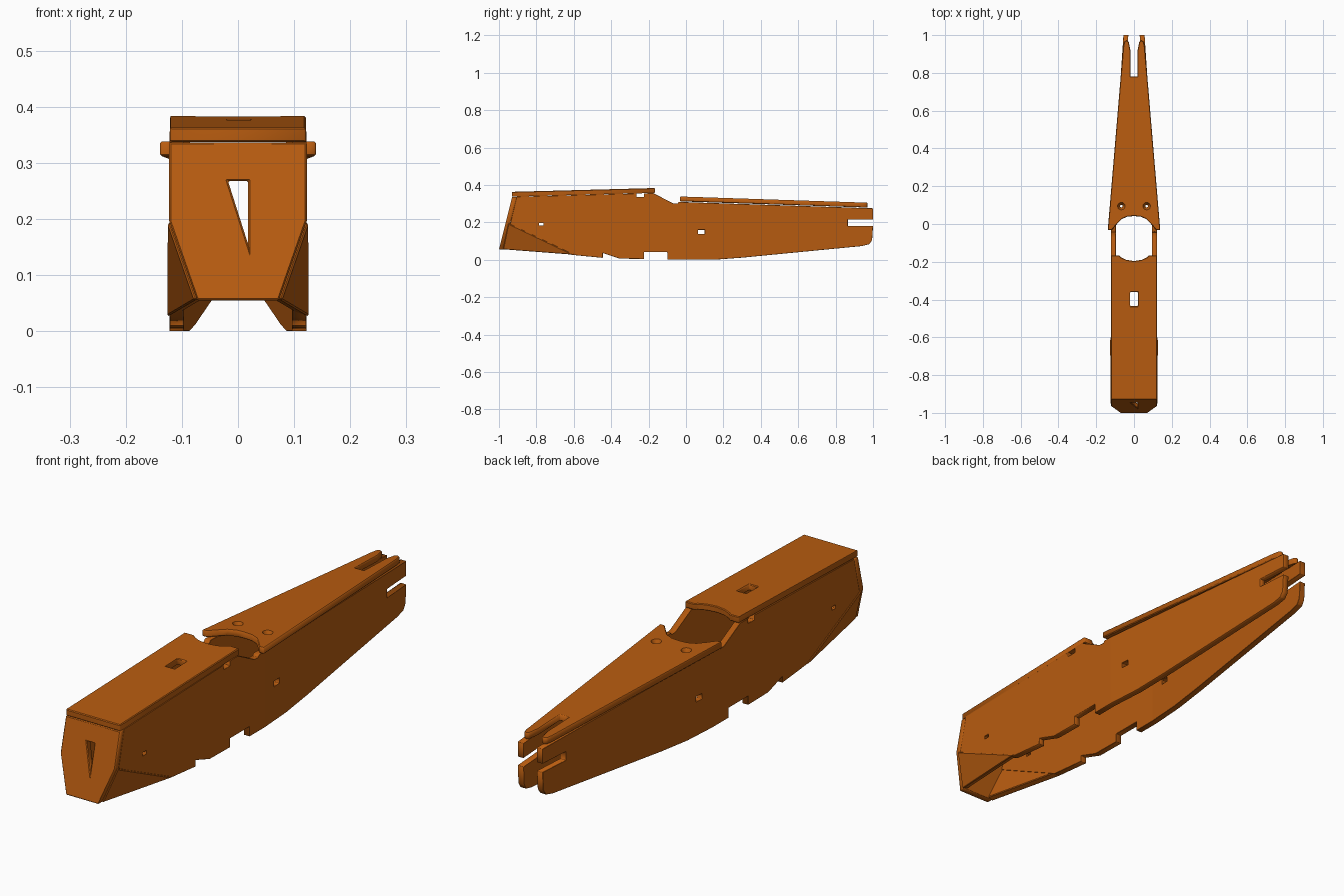
import bpy
import bmesh
from mathutils import Vector

cube = bpy.data.objects.get("Cube")
if cube:
    bpy.data.objects.remove(cube)

COLOR = (0.48, 0.107, 0.005, 1)
paint = bpy.data.materials.new("burnt orange")
paint.use_nodes = True
paint.diffuse_color = COLOR
paint.node_tree.nodes["Principled BSDF"].inputs["Base Color"].default_value = COLOR
THICK = 0.026


def rect(u0, u1, v0, v1):
    return [(u0, v0), (u1, v0), (u1, v1), (u0, v1)]


def mirrored(half):
    """Close a half outline by reflecting it across the centre line."""
    return half + [(-u, v) for u, v in reversed(half) if u > 0]


def finish(name, bm, mirror=False):
    """Turn a bmesh into a painted, lightly bevelled plate."""
    bmesh.ops.recalc_face_normals(bm, faces=bm.faces)
    mesh = bpy.data.meshes.new(name)
    bm.to_mesh(mesh)
    bm.free()
    mesh.materials.clear()
    mesh.materials.append(paint)
    obj = bpy.data.objects.new(name, mesh)
    bpy.context.collection.objects.link(obj)
    if mirror:
        obj.modifiers.new("Mirror", 'MIRROR').use_mirror_merge = False
    bevel = obj.modifiers.new("Bevel", 'BEVEL')
    bevel.width = 0.003
    bevel.segments = 1
    bevel.limit_method = 'ANGLE'
    bevel.angle_limit = 0.7
    return obj


def plate(name, outlines, place, bend=None, mirror=False):
    """Fill an outline with holes, thicken it and place it in space."""
    curve = bpy.data.curves.new(name + " profile", 'CURVE')
    curve.dimensions = '2D'
    curve.fill_mode = 'BOTH'
    curve.extrude = THICK / 2
    for outline in outlines:
        spline = curve.splines.new('POLY')
        spline.points.add(len(outline) - 1)
        for point, (u, v) in zip(spline.points, outline):
            point.co = (u, v, 0, 1)
        spline.use_cyclic_u = True
    temp = bpy.data.objects.new(name + " profile", curve)
    bpy.context.collection.objects.link(temp)
    graph = bpy.context.evaluated_depsgraph_get()
    flat = bpy.data.meshes.new_from_object(temp.evaluated_get(graph))
    bm = bmesh.new()
    bm.from_mesh(flat)
    bpy.data.objects.remove(temp)
    bpy.data.curves.remove(curve)
    bpy.data.meshes.remove(flat)
    bmesh.ops.remove_doubles(bm, verts=bm.verts, dist=0.0002)
    bmesh.ops.dissolve_limit(bm, angle_limit=0.01, verts=bm.verts, edges=bm.edges)
    if bend is not None:
        bmesh.ops.bisect_plane(bm, geom=bm.verts[:] + bm.edges[:] + bm.faces[:],
                               plane_co=(bend, 0, 0), plane_no=(1, 0, 0))
    for vert in bm.verts:
        vert.co = place(*vert.co)
    return finish(name, bm, mirror)


# Side walls: straight at the front, converging towards the back
wall = [(-0.905, 0.337), (-0.94, 0.19), (-0.61, 0.026), (-0.445, 0.01),
        (-0.445, 0.036), (-0.355, 0.006), (-0.225, 0.004), (-0.225, 0.04),
        (-0.1, 0.04), (-0.1, 0), (0.15, 0), (0.3, 0.011), (0.6, 0.041),
        (0.94, 0.073), (0.98, 0.083), (0.995, 0.105), (1, 0.18),
        (0.865, 0.18), (0.865, 0.215), (1, 0.215), (1, 0.275),
        (-0.04, 0.309), (-0.045, 0.3), (-0.07, 0.302), (-0.175, 0.356),
        (-0.225, 0.355), (-0.225, 0.335), (-0.265, 0.335), (-0.265, 0.354)]
plate("side_walls",
      [wall, rect(0.065, 0.1, 0.138, 0.16), rect(-0.785, -0.762, 0.183, 0.196)],
      lambda u, v, w: (0.122 - THICK / 2 - 0.066 * max(0, u) + w, u, v),
      bend=0, mirror=True)

# Folded lower corners behind the nose
bm = bmesh.new()
corner = [Vector(p) for p in ((0.126, -0.95, 0.193), (0.127, -0.6, 0.026),
                              (0.078, -0.978, 0.055))]
normal = (corner[1] - corner[0]).cross(corner[2] - corner[0]).normalized()
inward = normal * (-THICK if normal.x > 0 else THICK)
outer = [bm.verts.new(p) for p in corner]
inner = [bm.verts.new(p + inward) for p in corner]
bm.faces.new(outer)
bm.faces.new(inner)
for i in range(3):
    j = (i + 1) % 3
    bm.faces.new((outer[i], outer[j], inner[j], inner[i]))
finish("lower_corners", bm, mirror=True)

# Sloping nose with a wedge-shaped slot
nose = mirrored([(0.073, 0.055), (0.123, 0.198), (0.123, 0.336)])
plate("nose_plate", [nose, [(-0.018, 0.268), (0.018, 0.268), (0.018, 0.155)]],
      lambda u, v, w: (u, -1 + 0.25 * (v - 0.055) + THICK / 2 + w, v))

# Front deck with a square hole and a curved back edge
deck = mirrored([(0, -0.196), (0.04, -0.19), (0.07, -0.176), (0.08, -0.166),
                 (0.121, -0.166), (0.121, -0.93)])
plate("front_deck", [deck, rect(-0.02, 0.02, -0.435, -0.36)],
      lambda u, v, w: (u, v, 0.35 + 0.0265 * (v + 0.93) + w))

# Tapered rear deck with a slotted tail
tail = mirrored([(0, 0.042), (0.035, 0.039), (0.065, 0.026), (0.09, 0),
                 (0.118, -0.032), (0.139, -0.032), (0.135, 0.02),
                 (0.057, 0.94), (0.052, 0.963), (0.04, 0.972),
                 (0.028, 0.965), (0.019, 0.92), (0.019, 0.78)])
rear = plate("rear_deck", [tail],
             lambda u, v, w: (u, v, 0.324 - 0.033 * v + w))

# Countersunk holes in the rear deck
bm = bmesh.new()
for side in (-1, 1):
    cone = bmesh.ops.create_cone(bm, cap_ends=True, segments=20, radius1=0.004,
                                 radius2=0.024, depth=0.04)
    bmesh.ops.translate(bm, verts=cone["verts"], vec=(side * 0.067, 0.095, 0.322))
cutter = finish("countersink_cutter", bm)
cutter.modifiers.clear()
cutter.hide_render = True
cutter.display_type = 'WIRE'
cut = rear.modifiers.new("Countersinks", 'BOOLEAN')
cut.operation = 'DIFFERENCE'
cut.object = cutter
cut.solver = 'EXACT'
